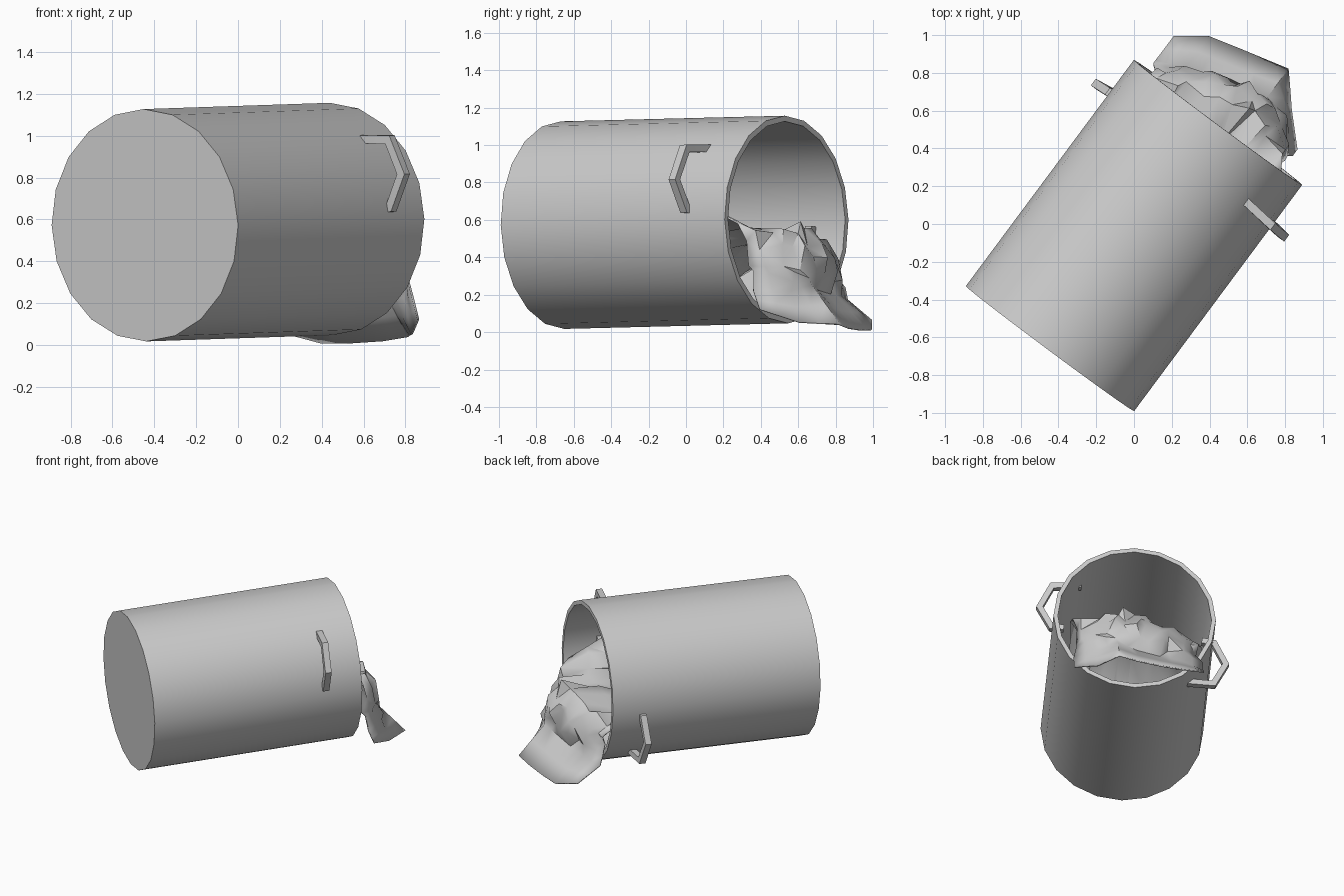
import bpy, bmesh, math, random
from mathutils import Vector, Matrix

if "Cube" in bpy.data.objects:
    bpy.data.objects.remove(bpy.data.objects["Cube"])

random.seed(4)
R, WALL, HALF, SIDES = 0.555, 0.03, 0.746, 20

# Barrel frame: local X = sideways, local Y = along the axis to the mouth, local Z = up
axis = Vector((0.89, 1.198, 0.03)).normalized()
side = axis.cross(Vector((0, 0, 1))).normalized()
up = side.cross(axis)
frame = Matrix((side, axis, up)).transposed().to_4x4()
frame.translation = (0, -0.061, 0.587)


def make(name, bm, angle):
    me = bpy.data.meshes.new(name)
    bm.to_mesh(me)
    bm.free()
    ob = bpy.data.objects.new(name, me)
    bpy.context.collection.objects.link(ob)
    ob.matrix_world = frame
    bpy.ops.object.select_all(action='DESELECT')
    ob.select_set(True)
    bpy.context.view_layer.objects.active = ob
    bpy.ops.object.shade_smooth_by_angle(angle=math.radians(angle))
    return ob


# Barrel: hollow profile spun round the axis
bm = bmesh.new()
profile = [(0, -HALF), (R, -HALF), (R, HALF), (R - WALL, HALF),
           (R - WALL, -HALF + WALL), (0, -HALF + WALL)]
vs = [bm.verts.new((0, a, r)) for r, a in profile]
es = [bm.edges.new(p) for p in zip(vs, vs[1:])]
bmesh.ops.spin(bm, geom=vs + es, cent=(0, 0, 0), axis=(0, 1, 0),
               angle=math.tau, steps=SIDES)
bmesh.ops.remove_doubles(bm, verts=bm.verts, dist=1e-4)
bmesh.ops.recalc_face_normals(bm, faces=bm.faces)
make("barrel", bm, 30)


# Handles: square bar following a bent path, repeated half a turn round the barrel
def handle(name, sign, along):
    path = [Vector(p) for p in ((0.35, 0.385), (0.55, 0.385), (0.635, 0.22),
                                (0.555, 0.06), (0.47, 0.05))]
    bm = bmesh.new()
    rings = []
    for i, p in enumerate(path):
        d0 = (p - path[max(i - 1, 0)])
        d1 = (path[min(i + 1, len(path) - 1)] - p)
        d0, d1 = (d0 if d0.length else d1).normalized(), (d1 if d1.length else d0).normalized()
        t = (d0 + d1).normalized()
        n = Vector((-t.y, t.x)) * 0.02 / max(t.dot(d1), 0.5)
        ring = []
        for k, w in ((1, -1), (1, 1), (-1, 1), (-1, -1)):
            q = p + n * k
            a = along + w * 0.022 - 0.115 * (p.x - 0.5)
            ring.append(bm.verts.new((sign * q.x, a, sign * q.y)))
        rings.append(ring)
    for r0, r1 in zip(rings, rings[1:]):
        for j in range(4):
            k = (j + 1) % 4
            bm.faces.new((r0[j], r0[k], r1[k], r1[j]))
    bm.faces.new(rings[0])
    bm.faces.new(rings[-1])
    bmesh.ops.recalc_face_normals(bm, faces=bm.faces)
    make(name, bm, 30)


handle("right_handle", 1, 0.49)
handle("left_handle", -1, 0.535)

# Cloth: crumpled sheet heaped in the mouth and spilling on to the ground
cols = [-0.46, -0.31, -0.16, 0.0, 0.13, 0.27, 0.42]
rows = [  # distance along the axis per column, height per column
    ([0.05] * 7, [0.40, 0.25, 0.16, 0.12, 0.18, 0.30, 0.50]),
    ([0.40] * 7, [0.50, 0.42, 0.46, 0.44, 0.50, 0.54, 0.72]),
    ([0.68, 0.72, 0.76, 0.82, 0.84, 0.78, 0.69], [0.42, 0.47, 0.50, 0.57, 0.55, 0.54, 0.59]),
    ([0.72, 0.79, 0.87, 0.94, 0.96, 0.89, 0.74], [0.30, 0.36, 0.40, 0.42, 0.36, 0.36, 0.38]),
    ([0.75, 0.82, 0.86, 0.90, 0.95, 0.92, 0.78], [0.17, 0.19, 0.20, 0.22, 0.25, 0.22, 0.22]),
    ([0.91, 1.02, 1.06, 1.10, 1.133, 0.97, 0.82], [0.06, 0.01, 0.01, 0.02, 0.04, 0.05, 0.12]),
]
bm = bmesh.new()
grid = []
for us, zs in rows:
    grid.append([bm.verts.new((v, u + 0.049, z - 0.587 - 0.02 * u))
                 for v, u, z in zip(cols, us, zs)])
for r0, r1 in zip(grid, grid[1:]):
    for j in range(6):
        bm.faces.new((r0[j], r0[j + 1], r1[j + 1], r1[j]))
bmesh.ops.subdivide_edges(bm, edges=bm.edges[:], cuts=1, use_grid_fill=True)
for v in bm.verts:
    # loose crumples everywhere except the flat flap
    if v.co.z > -0.35:
        v.co += Vector([random.uniform(-0.03, 0.03) for _ in range(3)])
    # keep the cloth inside the barrel wall
    if v.co.y < HALF + 0.03:
        r = math.hypot(v.co.x, v.co.z)
        if r > 0.51:
            v.co.x *= 0.51 / r
            v.co.z *= 0.51 / r
bmesh.ops.triangulate(bm, faces=bm.faces)
bmesh.ops.recalc_face_normals(bm, faces=bm.faces)
cloth = make("spilled_cloth", bm, 40)
mod = cloth.modifiers.new("thickness", 'SOLIDIFY')
mod.thickness = 0.01
mod.offset = 0
